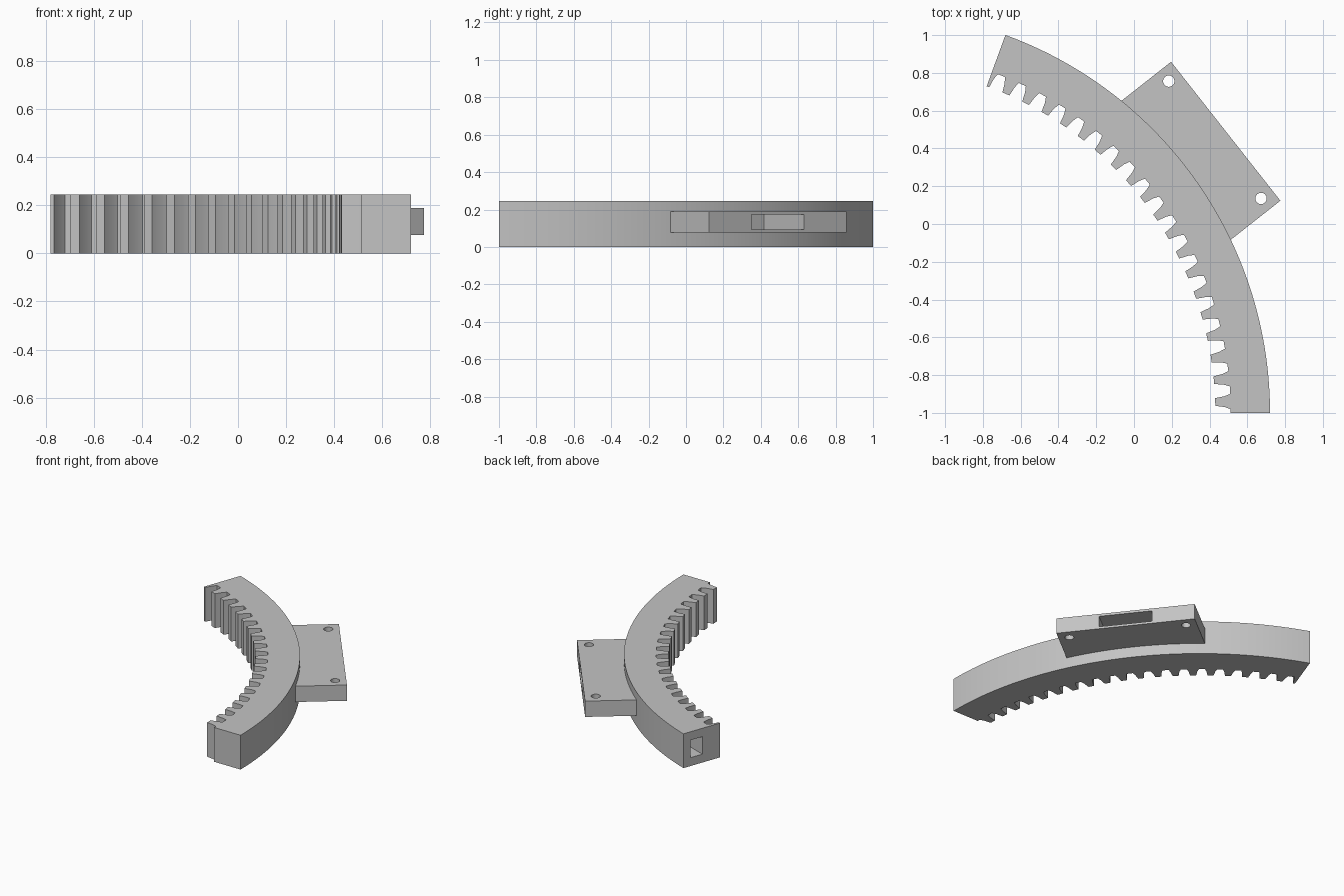
import bpy, bmesh
from math import radians, cos, sin
from mathutils import Matrix, Vector

if "Cube" in bpy.data.objects:
    bpy.data.objects.remove(bpy.data.objects["Cube"], do_unlink=True)

CENTRE = Vector((-1.409, -1.0, 0))   # centre of the arc
HEIGHT = 0.245
OUTER, ROOT, TIP = 2.129, 1.921, 1.84
SWEEP, PITCH = 70, 3.6
PLATE_ANGLE = 38.2

grey = bpy.data.materials.new("plain_grey")
grey.use_nodes = True
grey.diffuse_color = (0.55, 0.55, 0.55, 1)
grey.node_tree.nodes["Principled BSDF"].inputs["Base Color"].default_value = grey.diffuse_color


def polar(angle, r, z=0):
    a = radians(angle)
    return CENTRE + Vector((r * cos(a), r * sin(a), z))


def finish(name, bm):
    bmesh.ops.recalc_face_normals(bm, faces=bm.faces)
    mesh = bpy.data.meshes.new(name)
    bm.to_mesh(mesh)
    bm.free()
    mesh.materials.append(grey)
    ob = bpy.data.objects.new(name, mesh)
    bpy.context.collection.objects.link(ob)
    return ob


def block(name, angle, r0, r1, width, z0, z1):
    """Box turned to face outwards at an angle of the arc."""
    bm = bmesh.new()
    bmesh.ops.create_cube(bm, size=1)
    place = Matrix.Translation(polar(angle, (r0 + r1) / 2, (z0 + z1) / 2))
    turn = Matrix.Rotation(radians(angle), 4, 'Z')
    bm.transform(place @ turn @ Matrix.Diagonal((r1 - r0, width, z1 - z0, 1)))
    return finish(name, bm)


def combine(target, tool, operation):
    tool.hide_render = True
    mod = target.modifiers.new(tool.name, 'BOOLEAN')
    mod.object, mod.operation, mod.solver = tool, operation, 'EXACT'
    bpy.context.view_layer.objects.active = target
    bpy.ops.object.modifier_apply(modifier=mod.name)
    bpy.data.objects.remove(tool, do_unlink=True)


# Toothed arc: inner tooth outline, then the smooth outer edge back
flank = [(1.2, ROOT), (0.87, 1.89), (0.63, TIP)]
tooth = [(-a, r) for a, r in flank] + flank[::-1]
outline = [(0, ROOT)]
for k in range(20):
    middle = PITCH * (k + 0.5)
    outline += [(middle + a, r) for a, r in tooth if middle + a < SWEEP]
outline.append((SWEEP, TIP))
outline += [(a, OUTER) for a in range(SWEEP, -1, -1)]

bm = bmesh.new()
base = bm.faces.new([bm.verts.new(polar(a, r)) for a, r in outline])
top = bmesh.ops.extrude_face_region(bm, geom=[base], use_keep_orig=True)["geom"]
bmesh.ops.translate(bm, vec=(0, 0, HEIGHT),
                    verts=[v for v in top if isinstance(v, bmesh.types.BMVert)])
rack = finish("toothed_arc_with_mount", bm)

# Mounting plate joined to the outer edge
combine(rack, block("mounting_plate", PLATE_ANGLE, 2.0, 2.411, 0.936, 0.077, 0.19), 'UNION')

# Slot in the plate's outer face, and socket in the arc's far end
combine(rack, block("plate_slot", PLATE_ANGLE, 2.064, 2.5, 0.357, 0.093, 0.172), 'DIFFERENCE')
combine(rack, block("end_socket", SWEEP, 1.98, 2.074, 0.4, 0.06, 0.185), 'DIFFERENCE')

# Screw holes near the plate's outer corners
for side in (-1, 1):
    bm = bmesh.new()
    bmesh.ops.create_cone(bm, cap_ends=True, segments=32, radius1=0.03, radius2=0.03, depth=1)
    along = Matrix.Rotation(radians(PLATE_ANGLE), 3, 'Z') @ Vector((0, side * 0.395, 0))
    bmesh.ops.translate(bm, verts=bm.verts, vec=polar(PLATE_ANGLE, 2.338) + along)
    combine(rack, finish("screw_hole", bm), 'DIFFERENCE')

# Smooth the curved walls, keep the edges sharp
bpy.ops.object.select_all(action='DESELECT')
rack.select_set(True)
bpy.context.view_layer.objects.active = rack
bpy.ops.object.shade_smooth_by_angle(angle=radians(15))
